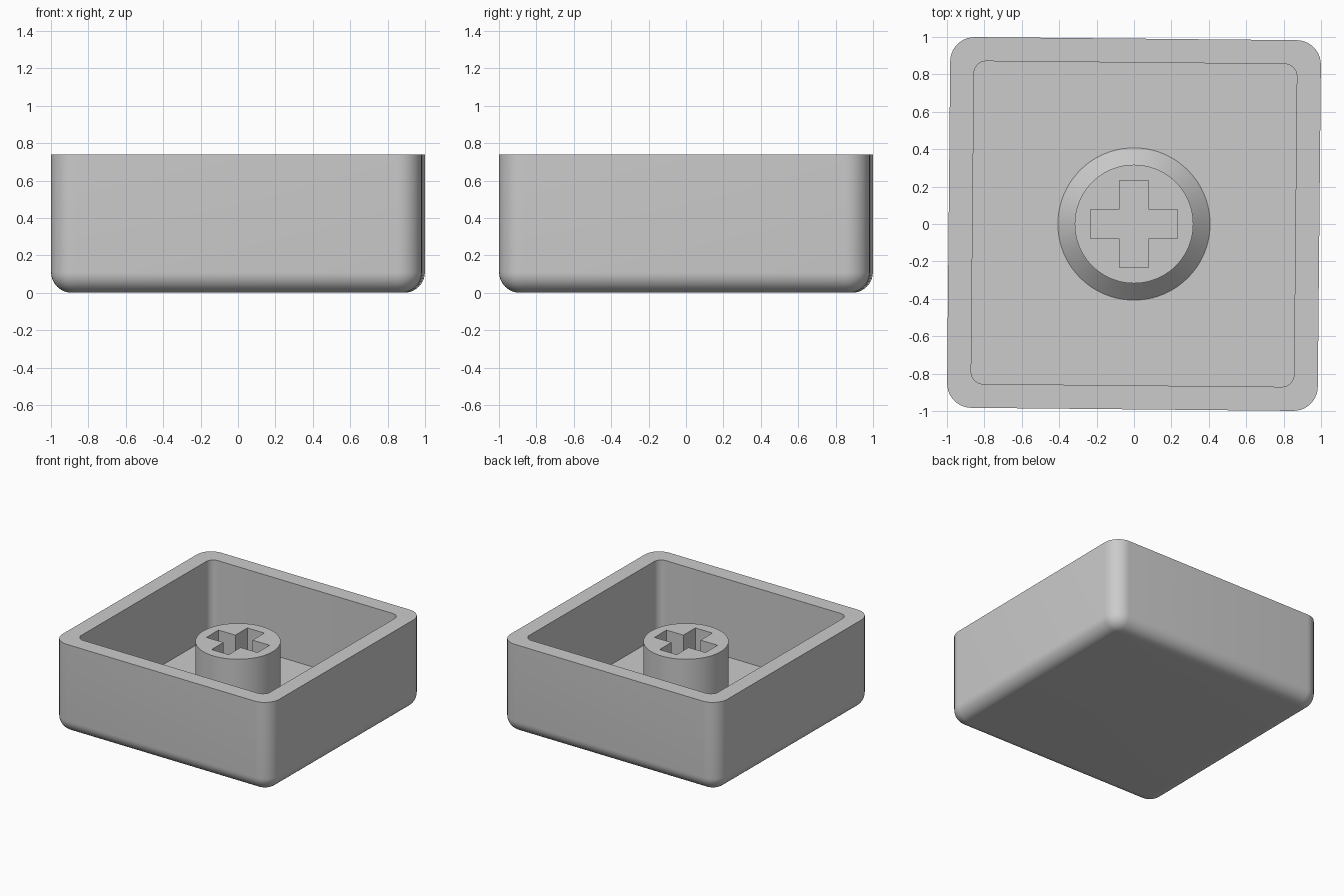
import bpy, bmesh, math

if "Cube" in bpy.data.objects:
    bpy.data.objects.remove(bpy.data.objects["Cube"])

grey = bpy.data.materials.new("plain grey")
grey.diffuse_color = (0.6, 0.6, 0.6, 1)
grey.use_nodes = True
grey.node_tree.nodes["Principled BSDF"].inputs["Base Color"].default_value = grey.diffuse_color

TILT = -0.0095          # the shell is turned slightly about z
RIM, FLOOR, STEM_TOP = 0.738, 0.10, 0.62


def finish(bm, name):
    bmesh.ops.recalc_face_normals(bm, faces=bm.faces)
    mesh = bpy.data.meshes.new(name)
    bm.to_mesh(mesh)
    bm.free()
    mesh.materials.append(grey)
    obj = bpy.data.objects.new(name, mesh)
    bpy.context.collection.objects.link(obj)
    return obj


def smooth(obj, degrees):
    bpy.ops.object.select_all(action='DESELECT')
    obj.select_set(True)
    bpy.context.view_layer.objects.active = obj
    bpy.ops.object.shade_smooth_by_angle(angle=math.radians(degrees))


def rounded_square(half, r, z, steps=10):
    pts = []
    for k in range(4):
        mid = math.radians(45 + 90 * k)
        cx = math.copysign(half - r, math.cos(mid))
        cy = math.copysign(half - r, math.sin(mid))
        for i in range(steps + 1):
            a = math.radians(90 * k + 90 * i / steps)
            pts.append((cx + r * math.cos(a), cy + r * math.sin(a), z))
    return pts


def circle(r, z, n=96):
    return [(r * math.cos(2 * math.pi * i / n), r * math.sin(2 * math.pi * i / n), z)
            for i in range(n)]


def loft(rings):
    """Join rings of equal length with quads and cap both ends."""
    bm = bmesh.new()
    loops = [[bm.verts.new(p) for p in ring] for ring in rings]
    for a, b in zip(loops, loops[1:]):
        for i in range(len(a)):
            j = (i + 1) % len(a)
            bm.faces.new((a[i], a[j], b[j], b[i]))
    bm.faces.new(loops[0][::-1])
    bm.faces.new(loops[-1])
    return bm


# Shell: rounded bottom edge, straight outer wall, flat rim, hollow inside
HALF, CORNER, FILLET = 0.991, 0.13, 0.11
rings = []
for i in range(11):
    a = math.radians(9 * i)
    inset = FILLET * (1 - math.sin(a))
    rings.append(rounded_square(HALF - inset, CORNER - inset, FILLET * (1 - math.cos(a))))
rings.append(rounded_square(HALF, CORNER, RIM))
rings.append(rounded_square(0.863, 0.065, RIM))
rings.append(rounded_square(0.863, 0.065, FLOOR))
shell = finish(loft(rings), "shell")
shell.rotation_euler.z = TILT
smooth(shell, 30)

# Stem: round post with a chamfered foot
stem = finish(loft([circle(0.407, 0.05), circle(0.407, FLOOR),
                    circle(0.317, FLOOR + 0.09), circle(0.317, STEM_TOP)]), "stem")

# Cross-shaped socket cut down into the stem
L, W = 0.232, 0.078
quarter = [(L, -W), (L, W), (W, W)]
outline = []
for k in range(4):
    c, s = round(math.cos(k * math.pi / 2)), round(math.sin(k * math.pi / 2))
    outline += [(x * c - y * s, x * s + y * c) for x, y in quarter]
cutter = finish(loft([[(x, y, z) for x, y in outline] for z in (FLOOR + 0.005, 0.9)]),
                "socket_cutter")
cutter.hide_render = True
cut = stem.modifiers.new("socket", 'BOOLEAN')
cut.operation, cut.solver, cut.object = 'DIFFERENCE', 'EXACT', cutter
bpy.context.view_layer.objects.active = stem
bpy.ops.object.modifier_apply(modifier=cut.name)
bpy.data.objects.remove(cutter)
smooth(stem, 30)
